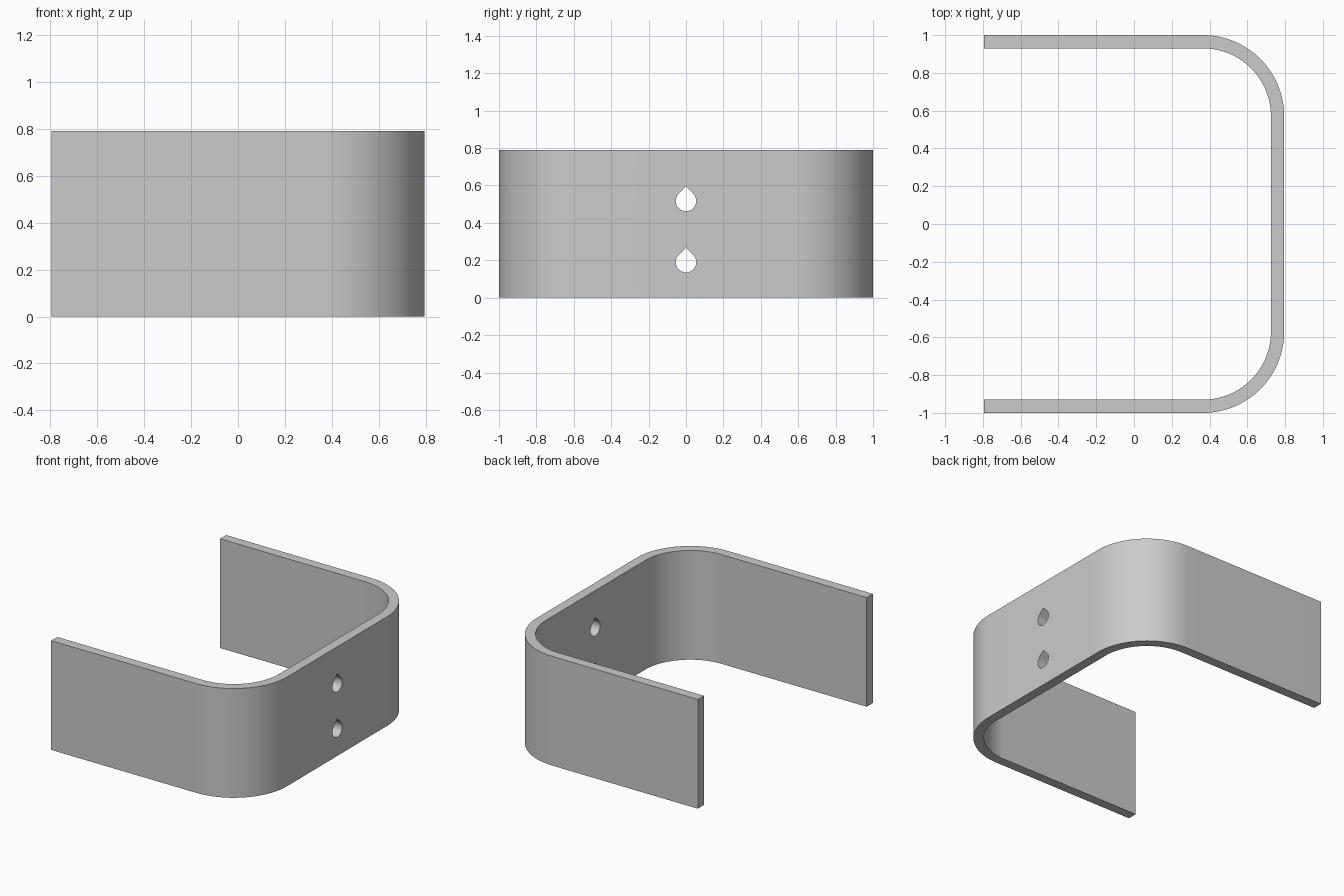
import bpy
import bmesh
from math import sin, cos, pi, radians
from mathutils import Matrix, Vector

HALF_X, HALF_Y, HEIGHT = 0.795, 1.0, 0.79
THICK, OUTER_R = 0.07, 0.43
HOLE_R, HOLE_HEIGHTS = 0.055, (0.19, 0.517)
BEND_STEPS, HOLE_STEPS = 32, 36

cube = bpy.data.objects.get("Cube")
if cube:
    bpy.data.objects.remove(cube, do_unlink=True)

grey = bpy.data.materials.new("plain grey")
grey.use_nodes = True
colour = (0.6, 0.6, 0.6, 1)
grey.diffuse_color = colour
grey.node_tree.nodes["Principled BSDF"].inputs["Base Color"].default_value = colour


def prism(name, outline, direction):
    """Extrude a closed outline along a direction into a solid object."""
    bm = bmesh.new()
    base = bm.faces.new([bm.verts.new(p) for p in outline])
    top = bmesh.ops.extrude_face_region(bm, geom=[base], use_keep_orig=True)
    moved = [v for v in top["geom"] if isinstance(v, bmesh.types.BMVert)]
    bmesh.ops.translate(bm, verts=moved, vec=direction)
    bmesh.ops.recalc_face_normals(bm, faces=bm.faces)
    mesh = bpy.data.meshes.new(name)
    bm.to_mesh(mesh)
    bm.free()
    mesh.materials.append(grey)
    obj = bpy.data.objects.new(name, mesh)
    bpy.context.collection.objects.link(obj)
    return obj


def u_path(inset):
    """One edge of the U, from the front arm's end to the back arm's end."""
    cx, cy, r = HALF_X - OUTER_R, HALF_Y - OUTER_R, OUTER_R - inset
    back = [(cx + r * cos(a), cy + r * sin(a), 0)
            for a in (pi / 2 * i / BEND_STEPS for i in range(BEND_STEPS + 1))]
    back.append((-HALF_X, HALF_Y - inset, 0))
    front = [(x, -y, z) for x, y, z in reversed(back)]
    return front + back


# Bent strip with two rounded corners
bracket = prism("bracket", u_path(0) + u_path(THICK)[::-1], (0, 0, HEIGHT))


# Teardrop screw holes through the web, pointed at the top
def teardrop(z):
    arc = [radians(135 + 270 * i / HOLE_STEPS) for i in range(HOLE_STEPS + 1)]
    points = [(HALF_X - 0.2, HOLE_R * cos(a), z + HOLE_R * sin(a)) for a in arc]
    return points + [(HALF_X - 0.2, 0, z + HOLE_R * 2 ** 0.5)]


bpy.context.view_layer.objects.active = bracket
for z in HOLE_HEIGHTS:
    cutter = prism("hole_cutter", teardrop(z), (0.4, 0, 0))
    cutter.hide_render = True
    cut = bracket.modifiers.new("screw_hole", 'BOOLEAN')
    cut.operation, cut.solver, cut.object = 'DIFFERENCE', 'EXACT', cutter
    bpy.ops.object.modifier_apply(modifier=cut.name)
    bpy.data.objects.remove(cutter, do_unlink=True)

# Smooth bends, sharp rims
bpy.ops.object.select_all(action='DESELECT')
bracket.select_set(True)
bpy.ops.object.shade_smooth_by_angle(angle=radians(30))
